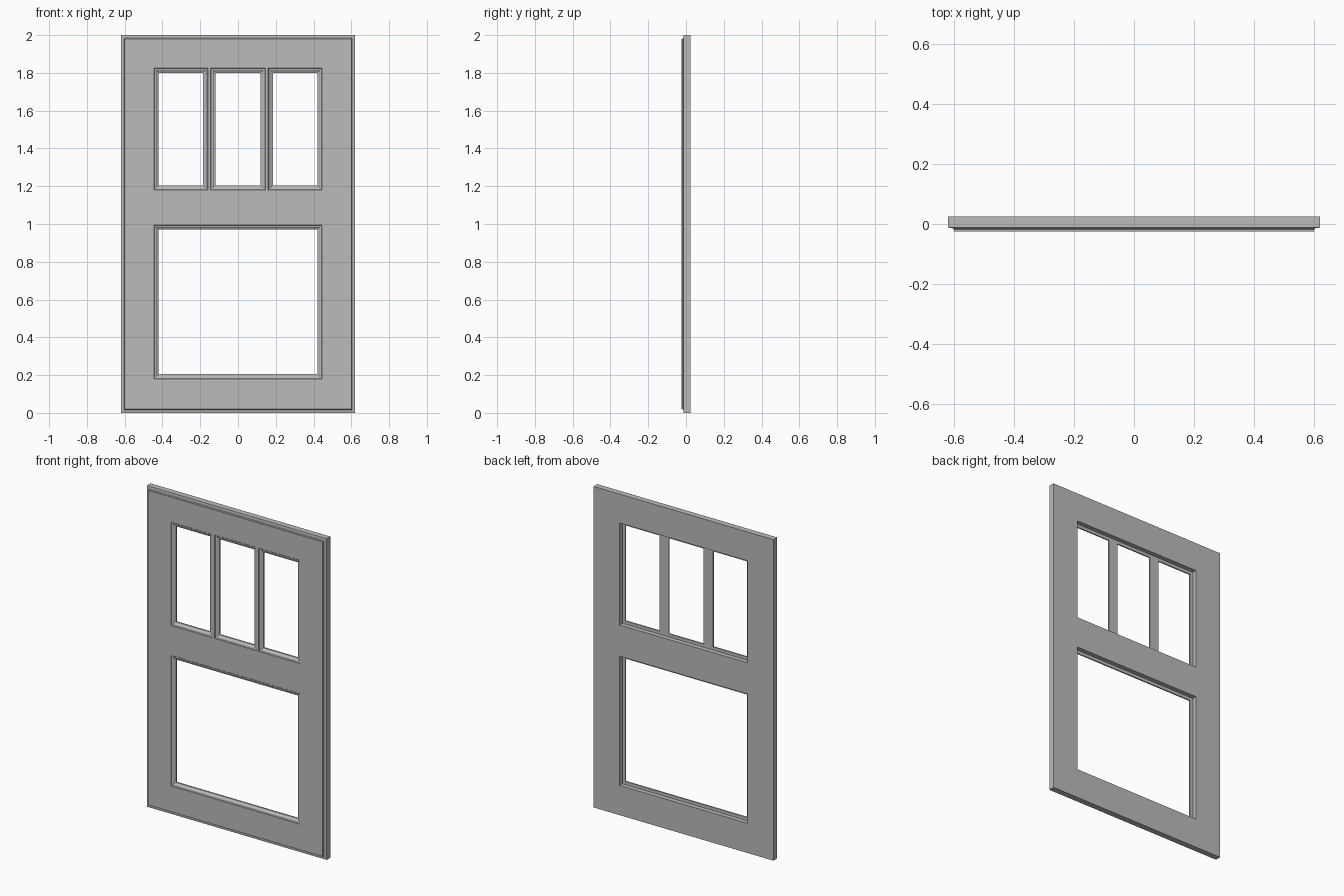
import bpy
import bmesh

cube = bpy.data.objects.get("Cube")
if cube:
    bpy.data.objects.remove(cube)

paint = bpy.data.materials.new("grey_paint")
paint.use_nodes = True
GREY = (0.5, 0.5, 0.5, 1)
paint.diffuse_color = GREY
paint.node_tree.nodes["Principled BSDF"].inputs["Base Color"].default_value = GREY

FRONT, BACK, LEDGE = -0.025, 0.025, -0.003

# Rectangles are (left, right, bottom, top)
SLAB = (-0.62, 0.62, 0, 2)
PANES = {
    "right_pane": (-0.445, -0.16, 1.18, 1.825),
    "middle_pane": (-0.145, 0.145, 1.18, 1.825),
    "left_pane": (0.16, 0.445, 1.18, 1.825),
}
LOWER = (-0.445, 0.445, 0.18, 0.995)
UPPER_REBATE = (-0.44, 0.44, 1.185, 1.82)
LOWER_REBATE = (-0.44, 0.44, 0.185, 0.99)

# Moulding section: inset from the opening edge, depth
MOULDING = [(0, FRONT), (0.003, -0.021), (0.012, -0.019),
            (0.018, -0.013), (0.025, -0.011), (0.025, LEDGE)]
# Outer edge section, from back to front
EDGE = [(0, BACK), (0, -0.012), (0.016, -0.014), (0.02, -0.018), (0.02, FRONT)]


def ring(bm, rect, inset, y):
    """Closed rectangle of edges at depth y."""
    l, r, b, t = rect
    l, r, b, t = l + inset, r - inset, b + inset, t - inset
    verts = [bm.verts.new((x, y, z)) for x, z in ((l, b), (r, b), (r, t), (l, t))]
    for i in range(4):
        bm.edges.new((verts[i], verts[(i + 1) % 4]))
    return verts


def loft(bm, rect, section):
    """Sweep a section around a rectangle; return the first and last rings."""
    rings = [ring(bm, rect, *point) for point in section]
    for a, b in zip(rings, rings[1:]):
        for i in range(4):
            j = (i + 1) % 4
            bm.faces.new((a[i], a[j], b[j], b[i]))
    return rings[0], rings[-1]


def fill(bm, rings, facing):
    """Flat face bounded by the first ring, with the others as holes."""
    edges = [bm.edges.get((r[i], r[(i + 1) % 4])) for r in rings for i in range(4)]
    bmesh.ops.triangle_fill(bm, edges=edges, use_beauty=True, normal=(0, facing, 0))


def finish(bm, name):
    bmesh.ops.recalc_face_normals(bm, faces=bm.faces)
    flat = [f for f in bm.faces if abs(f.normal.y) > 0.999]
    bmesh.ops.dissolve_limit(bm, angle_limit=0.001, verts=[],
                             edges=list({e for f in flat for e in f.edges}))
    mesh = bpy.data.meshes.new(name)
    bm.to_mesh(mesh)
    bm.free()
    mesh.materials.append(paint)
    obj = bpy.data.objects.new(name, mesh)
    bpy.context.collection.objects.link(obj)


# Whole door leaf: stepped edge, moulded openings, glazing rebates behind
bm = bmesh.new()
back_outer, front_outer = loft(bm, SLAB, EDGE)
pane_rings = [loft(bm, rect, MOULDING) for rect in PANES.values()]
lower_ring = loft(bm, LOWER, MOULDING)
upper_back, upper_ledge = loft(bm, UPPER_REBATE, [(0, BACK), (0, LEDGE)])
lower_back, lower_ledge = loft(bm, LOWER_REBATE, [(0, BACK), (0, LEDGE)])

# Flat front, back and recessed ledges
fill(bm, [front_outer, lower_ring[0]] + [p[0] for p in pane_rings], -1)
fill(bm, [back_outer, upper_back, lower_back], 1)
fill(bm, [upper_ledge] + [p[1] for p in pane_rings], 1)
fill(bm, [lower_ledge, lower_ring[1]], 1)
finish(bm, "door_leaf")
